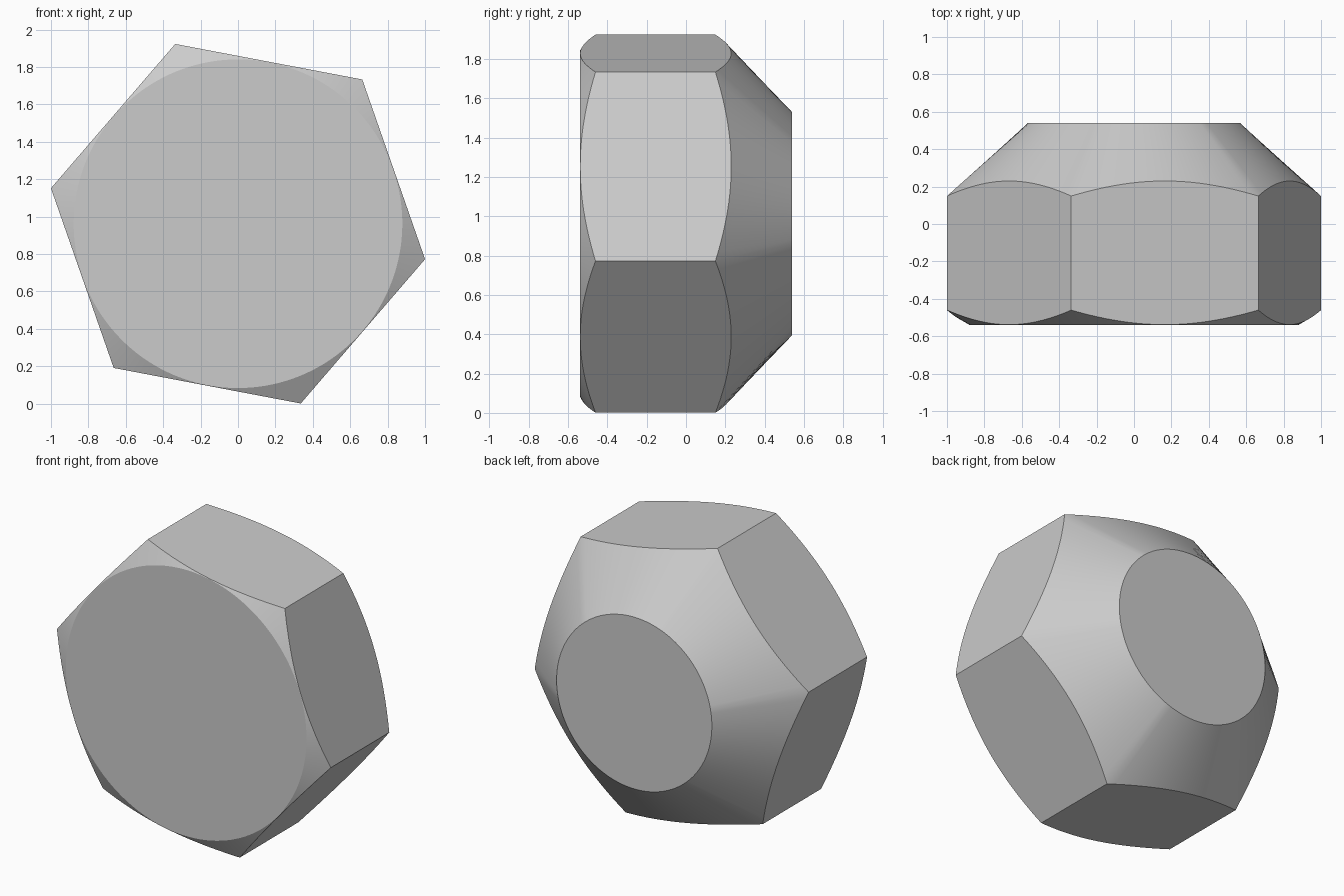
import bpy, bmesh
from math import cos, sin, radians, pi

if "Cube" in bpy.data.objects:
    bpy.data.objects.remove(bpy.data.objects["Cube"], do_unlink=True)

# Plain grey metal
metal = bpy.data.materials.new("grey metal")
metal.use_nodes = True
grey = (0.6, 0.6, 0.6, 1)
metal.diffuse_color = grey
metal.node_tree.nodes["Principled BSDF"].inputs["Base Color"].default_value = grey

CORNER = 1.018                      # hexagon corner radius
FLAT = CORNER * cos(radians(30))    # hexagon flat radius
TURN = radians(-10.75)              # roll about the y axis
STEPS = 24                          # segments along each flat
HEIGHT = 0.962                      # axis height
COUNT = 6 * STEPS


def hex_radius(i):
    """Distance from the axis to the hexagon outline at step i."""
    local = (i % STEPS) / STEPS * pi / 3 - pi / 6
    return FLAT / cos(local)


def ring(bm, radius, depth):
    """Closed loop whose radius and depth are functions of the step."""
    loop = []
    for i in range(COUNT):
        a = TURN + 2 * pi * i / COUNT
        r = radius(i)
        loop.append(bm.verts.new((r * cos(a), depth(r), HEIGHT + r * sin(a))))
    return loop


# Hexagonal body: front disc, front chamfer, flats, deep back chamfer, back disc
bm = bmesh.new()
loops = [
    ring(bm, lambda i: FLAT - 0.003, lambda r: -0.54),
    ring(bm, hex_radius, lambda r: -0.538 + 0.57 * (r - FLAT)),
    ring(bm, hex_radius, lambda r: 0.23 - 0.59 * (r - FLAT)),
    ring(bm, lambda i: 0.567, lambda r: 0.54),
]
for a, b in zip(loops, loops[1:]):
    for i in range(COUNT):
        j = (i + 1) % COUNT
        bm.faces.new((a[i], a[j], b[j], b[i]))
bm.faces.new(loops[0])
bm.faces.new(loops[-1])
bmesh.ops.recalc_face_normals(bm, faces=bm.faces)

mesh = bpy.data.meshes.new("hex_body")
bm.to_mesh(mesh)
bm.free()
mesh.materials.append(metal)
body = bpy.data.objects.new("hex_body", mesh)
bpy.context.collection.objects.link(body)

# Smooth chamfers with crisp rims
bpy.ops.object.select_all(action="DESELECT")
body.select_set(True)
bpy.context.view_layer.objects.active = body
bpy.ops.object.shade_smooth_by_angle(angle=radians(25))
